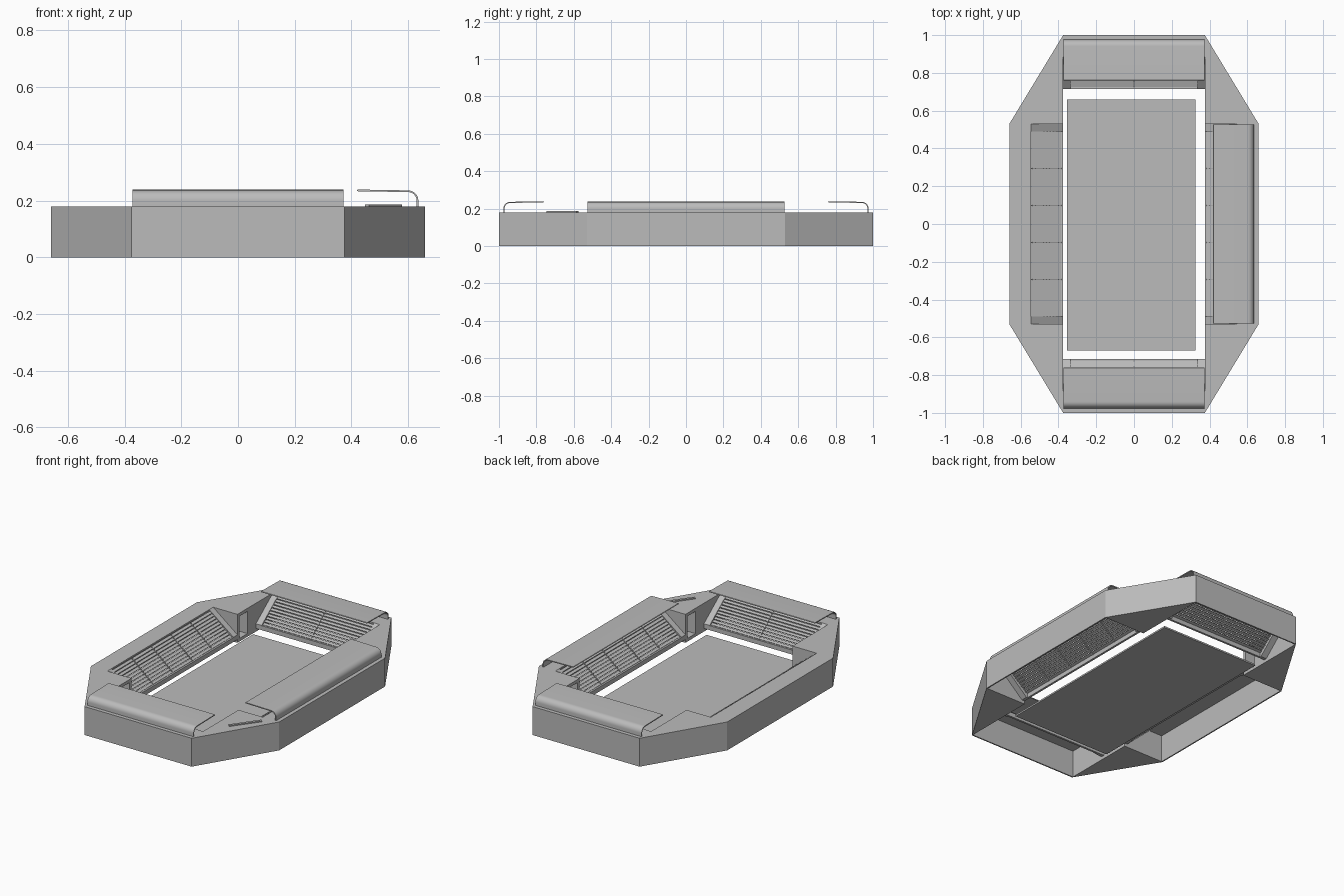
import bpy, bmesh, math
from mathutils import Matrix, Vector

old = bpy.data.objects.get("Cube")
if old:
    bpy.data.objects.remove(old, do_unlink=True)

GREY = (0.5, 0.5, 0.5, 1.0)
mat = bpy.data.materials.new("mid_grey")
mat.use_nodes = True
mat.diffuse_color = GREY
mat.node_tree.nodes["Principled BSDF"].inputs["Base Color"].default_value = GREY

H = 0.18        # counter height
RIM = 0.115     # counter top width
DEPTH = 0.285   # bay depth from the outer wall


def finish(name, bm):
    bmesh.ops.recalc_face_normals(bm, faces=bm.faces)
    mesh = bpy.data.meshes.new(name)
    bm.to_mesh(mesh)
    bm.free()
    mesh.materials.append(mat)
    obj = bpy.data.objects.new(name, mesh)
    bpy.context.collection.objects.link(obj)
    return obj


def add_prism(bm, points, offset):
    """Extrude a closed 3D outline along an offset."""
    face = bm.faces.new([bm.verts.new(p) for p in points])
    ext = bmesh.ops.extrude_face_region(bm, geom=[face], use_keep_orig=True)
    moved = [v for v in ext["geom"] if isinstance(v, bmesh.types.BMVert)]
    bmesh.ops.translate(bm, verts=moved, vec=offset)


def add_profile(bm, profile, x0, x1, reach):
    """Profile of (inward depth, height) run along the wall."""
    add_prism(bm, [(x0, d - reach, z) for d, z in profile], Vector((x1 - x0, 0, 0)))


def rect(d0, d1, z0, z1):
    return [(d0, z0), (d1, z0), (d1, z1), (d0, z1)]


def finish_bay(name, bm, turn):
    bm.transform(Matrix.Rotation(turn, 4, "Z"))
    return finish(name, bm)


def louvre(bm, half, reach, dividers):
    top, low = Vector((RIM + 0.004, H - 0.008)), Vector((0.272, 0.045))
    run = low - top
    along = run.normalized()
    out = Vector((-along.y, along.x))
    inner = half - 0.04
    # tilted slats
    count = 10
    blade = (along * 0.93 + out * 0.37).normalized()
    edge = Vector((-blade.y, blade.x)) * 0.002
    for i in range(count):
        mid = top + run * ((i + 0.5) / count)
        a, b = mid - blade * 0.0095, mid + blade * 0.0095
        add_profile(bm, [a - edge, b - edge, b + edge, a + edge], -inner, inner, reach)
    # thin uprights between the panels
    t = out * 0.006
    for i in range(dividers):
        x = -inner + 2 * inner * (i + 1) / (dividers + 1)
        add_profile(bm, [top - t, low - t, low + t, top + t], x - 0.003, x + 0.003, reach)


def canopy(name, half, reach, turn):
    # upright lip that rolls over into a flat shelf
    centre, r_out, r_in = Vector((0.06, 0.2)), 0.036, 0.030
    angles = [math.pi - math.pi / 2 * i / 8 for i in range(9)]
    outer = [centre + Vector((math.cos(a), math.sin(a))) * r_out for a in angles]
    inner = [centre + Vector((math.cos(a), math.sin(a))) * r_in for a in angles]
    path = [(0.024, H)] + outer + [(0.238, 0.239), (0.241, 0.236), (0.238, 0.233)]
    path += inner[::-1] + [(0.03, H)]
    bm = bmesh.new()
    add_profile(bm, path, -half + 0.003, half - 0.003, reach)
    obj = finish_bay(name, bm, turn)
    bpy.ops.object.select_all(action="DESELECT")
    obj.select_set(True)
    bpy.context.view_layer.objects.active = obj
    bpy.ops.object.shade_smooth_by_angle(angle=math.radians(35))


# four straight counter bays
bays = [("front", 0.375, 1.0, 0, 1, True),
        ("left", 0.53, 0.66, 1, 4, True),
        ("back", 0.375, 1.0, 2, 1, True),
        ("right", 0.53, 0.66, 3, 4, False)]
for side, half, reach, quarter, dividers, covered in bays:
    turn = quarter * math.pi / 2

    bm = bmesh.new()
    add_profile(bm, [(0, 0), (0, H), (RIM, H), (RIM, H - 0.01), (0.008, H - 0.01),
                     (0.008, 0)], -half, half, reach)
    finish_bay(side + "_counter", bm, turn)

    bm = bmesh.new()
    louvre(bm, half, reach, dividers)
    finish_bay(side + "_louvre", bm, turn)

    # sloping end beams and the low rail
    bm = bmesh.new()
    beam = [(RIM, H), (DEPTH, 0.05), (DEPTH, 0.02), (0.265, 0.02), (RIM, H - 0.025)]
    for x0, x1 in ((-half, 0.04 - half), (half - 0.04, half)):
        add_profile(bm, beam, x0, x1, reach)
    add_profile(bm, rect(0.272, DEPTH, 0.02, 0.048), 0.04 - half, half - 0.04, reach)
    finish_bay(side + "_louvre_frame", bm, turn)

    if covered:
        canopy(side + "_canopy", half, reach, turn)

# corner blocks, each with a niche open to the middle
for sx, x_name in ((1, "left"), (-1, "right")):
    for sy, y_name in ((-1, "front"), (1, "back")):
        name = f"{y_name}_{x_name}_corner"
        bm = bmesh.new()
        outline = [(0.375, 1), (0.66, 0.53), (0.375, 0.53)]
        add_prism(bm, [(sx * x, sy * y, 0) for x, y in outline], Vector((0, 0, H)))
        block = finish(name, bm)

        bm = bmesh.new()
        hole = [(0.35, 0.55), (0.53, 0.55), (0.53, 0.63), (0.35, 0.63)]
        add_prism(bm, [(sx * x, sy * y, 0.02) for x, y in hole], Vector((0, 0, 0.14)))
        cutter = finish(name + "_niche_cutter", bm)
        cutter.hide_render = True
        cutter.display_type = "WIRE"
        cut = block.modifiers.new("niche", "BOOLEAN")
        cut.operation = "DIFFERENCE"
        cut.solver = "EXACT"
        cut.object = cutter
        bpy.context.view_layer.update()
        # bake the niche and drop the cutter
        baked = bpy.data.meshes.new_from_object(
            block.evaluated_get(bpy.context.evaluated_depsgraph_get()))
        block.modifiers.clear()
        block.data = baked
        bpy.data.objects.remove(cutter, do_unlink=True)

# central floor slab
bm = bmesh.new()
add_prism(bm, [(-0.355, -0.67, 0), (0.325, -0.67, 0), (0.325, 0.66, 0), (-0.355, 0.66, 0)],
          Vector((0, 0, 0.01)))
finish("floor", bm)

# narrow strip lying on one corner
bm = bmesh.new()
start, end = Vector((0.455, -0.74, H)), Vector((0.572, -0.58, H))
wide = (end - start).cross(Vector((0, 0, 1))).normalized() * 0.008
add_prism(bm, [start - wide, end - wide, end + wide, start + wide], Vector((0, 0, 0.007)))
finish("corner_strip", bm)
